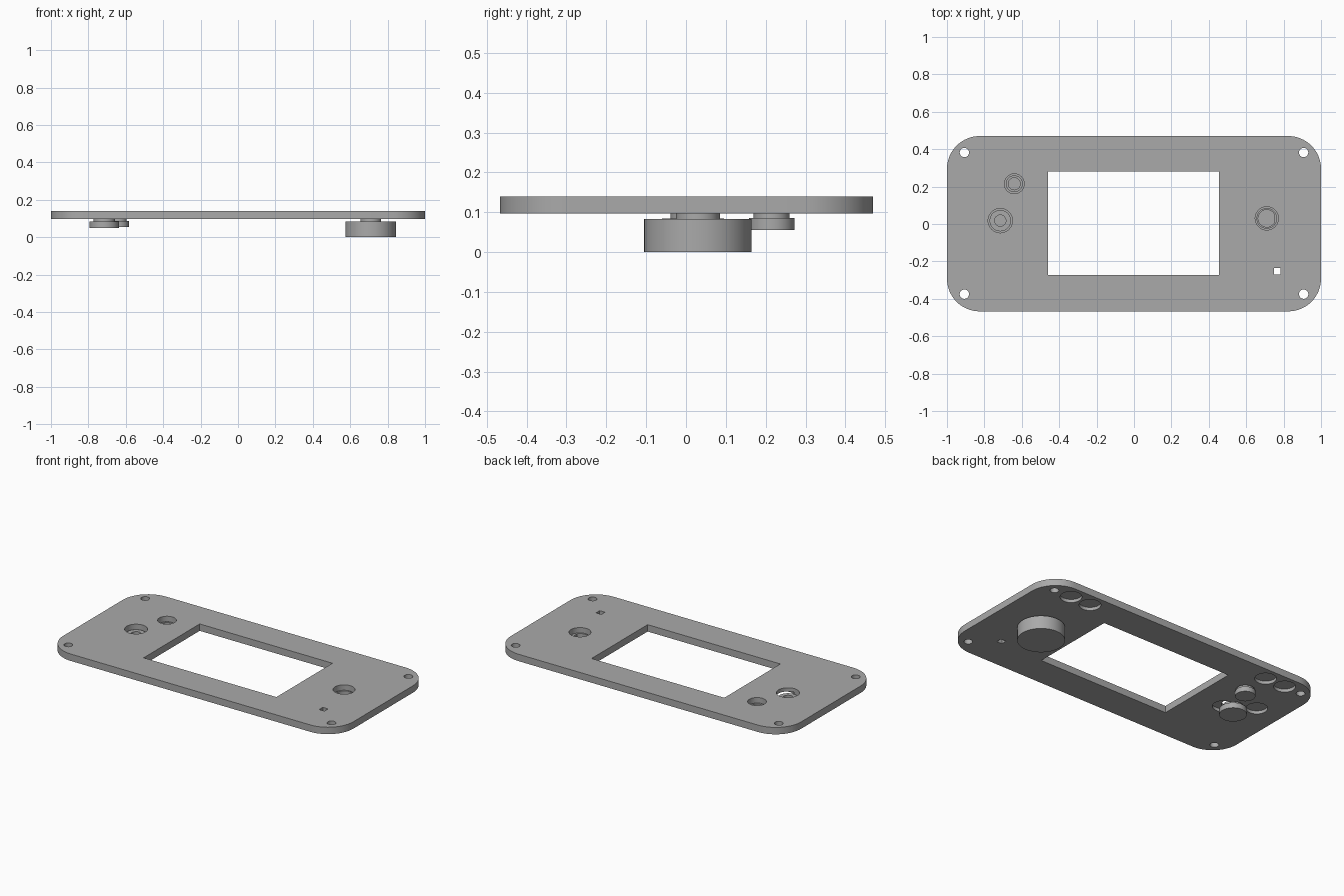
import bpy, bmesh, math

cube = bpy.data.objects.get("Cube")
if cube:
    bpy.data.objects.remove(cube, do_unlink=True)

grey = bpy.data.materials.new("mid_grey")
grey.use_nodes = True
grey.diffuse_color = (0.4, 0.4, 0.4, 1)
grey.node_tree.nodes["Principled BSDF"].inputs["Base Color"].default_value = (0.4, 0.4, 0.4, 1)


def circle(x, y, r, n=48, flat=None):
    """Outline of a circle, clipped at an optional flat on its +x side."""
    pts = []
    for i in range(n):
        a = math.tau * i / n
        dx = r * math.cos(a)
        if flat is not None and dx > flat:
            continue
        pts.append((x + dx, y + r * math.sin(a)))
    return pts


def rectangle(x0, x1, y0, y1, r=0, n=16):
    """Outline of a rectangle with optional rounded corners."""
    if not r:
        return [(x0, y0), (x1, y0), (x1, y1), (x0, y1)]
    centres = [(x1 - r, y1 - r), (x0 + r, y1 - r), (x0 + r, y0 + r), (x1 - r, y0 + r)]
    return [(cx + r * math.cos((q + i / n) * math.pi / 2),
             cy + r * math.sin((q + i / n) * math.pi / 2))
            for q, (cx, cy) in enumerate(centres) for i in range(n + 1)]


def extrude(bm, outline, z0, z1):
    """Closed prism from an outline."""
    low = [bm.verts.new((x, y, z0)) for x, y in outline]
    high = [bm.verts.new((x, y, z1)) for x, y in outline]
    bm.faces.new(low[::-1])
    bm.faces.new(high)
    for i in range(len(low)):
        j = (i + 1) % len(low)
        bm.faces.new((low[i], low[j], high[j], high[i]))


def make(name, prisms):
    bm = bmesh.new()
    for prism in prisms:
        extrude(bm, *prism)
    bmesh.ops.recalc_face_normals(bm, faces=bm.faces)
    mesh = bpy.data.meshes.new(name)
    bm.to_mesh(mesh)
    bm.free()
    mesh.materials.append(grey)
    obj = bpy.data.objects.new(name, mesh)
    bpy.context.collection.objects.link(obj)
    return obj


def activate(obj):
    bpy.ops.object.select_all(action="DESELECT")
    obj.select_set(True)
    bpy.context.view_layer.objects.active = obj


def combine(target, tool, operation):
    """Apply a boolean and discard the helper."""
    tool.hide_render = True
    mod = target.modifiers.new(operation, "BOOLEAN")
    mod.operation = operation
    mod.solver = "EXACT"
    mod.object = tool
    activate(target)
    bpy.ops.object.modifier_apply(modifier=mod.name)
    bpy.data.objects.remove(tool, do_unlink=True)


def smooth(obj):
    activate(obj)
    bpy.ops.object.shade_smooth_by_angle(angle=math.radians(30))


# Panel dimensions
BOTTOM, TOP = 0.097, 0.14
BELOW, ABOVE = 0.05, 0.2

# name, x, y, plate hole, neck, knob radius, bore, bore flat, base, shoulder
controls = [
    ("large_knob", 0.71, 0.03, 0.062, 0.055, 0.135, 0.046, 0.04, 0.0, 0.083),
    ("medium_button", -0.715, 0.018, 0.065, 0.057, 0.078, 0.03, None, 0.05, 0.084),
    ("small_button", -0.64, 0.215, 0.053, 0.045, 0.057, 0.032, None, 0.055, 0.086),
]

# Front panel with window, screw holes, light hole and control holes
panel = make("front_panel", [(rectangle(-1, 1, -0.467, 0.47, 0.175), BOTTOM, TOP)])
openings = [rectangle(-0.46, 0.455, -0.272, 0.28),
            rectangle(0.748, 0.784, -0.27, -0.234)]
openings += [circle(sx * 0.907, y, 0.025, 32) for sx in (-1, 1) for y in (-0.375, 0.382)]
openings += [circle(c[1], c[2], c[3]) for c in controls]
combine(panel, make("openings", [(o, BELOW, ABOVE) for o in openings]), "DIFFERENCE")

# Round blind pockets in the underside
pockets = [(0.787, 0.385), (0.647, 0.385), (-0.647, 0.385), (-0.787, 0.385),
           (-0.665, -0.008), (-0.825, 0.095)]
for x, y in pockets:
    combine(panel, make("pocket", [(circle(x, y, 0.062), BELOW, BOTTOM + 0.02)]), "DIFFERENCE")
smooth(panel)

# Knob and buttons: wide body, narrow neck, blind bore from above
for name, x, y, hole, neck, radius, bore, flat, base, shoulder in controls:
    knob = make(name, [(circle(x, y, radius, 64), base, shoulder)])
    stem = make("stem", [(circle(x, y, neck), shoulder - 0.01, 0.11)])
    combine(knob, stem, "UNION")
    socket = make("socket", [(circle(x, y, bore, 64, flat), base + 0.02, ABOVE)])
    combine(knob, socket, "DIFFERENCE")
    smooth(knob)
